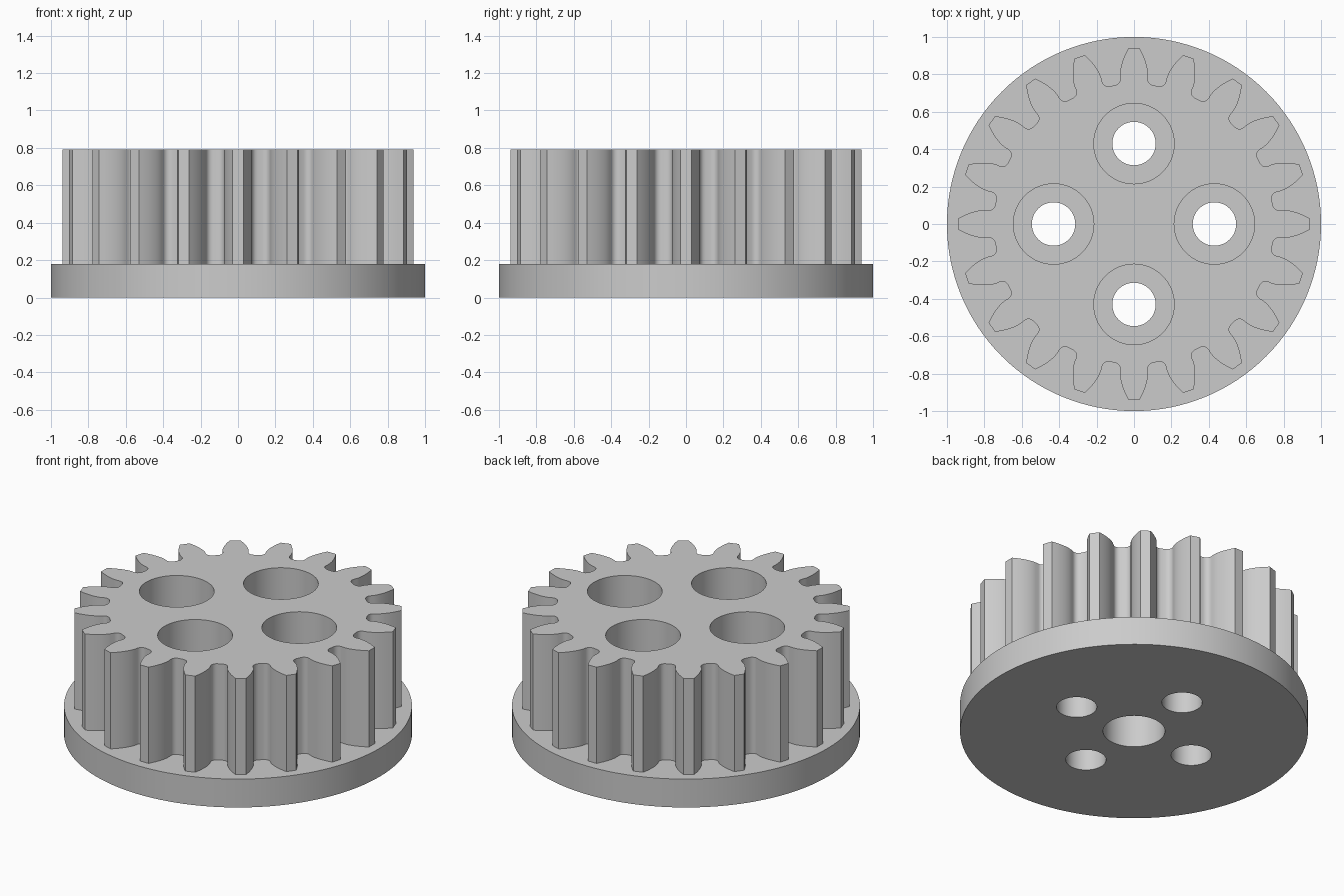
import bpy, bmesh, math

if "Cube" in bpy.data.objects:
    bpy.data.objects.remove(bpy.data.objects["Cube"])

TEETH, TIP_R, PITCH_R, ROOT_R = 20, 0.94, 0.8545, 0.748
BASE_R = PITCH_R * math.cos(math.radians(20))
FLANGE_TOP, GEAR_TOP = 0.18, 0.79

grey = bpy.data.materials.new("light_grey")
grey.diffuse_color = (0.6, 0.6, 0.6, 1)
grey.use_nodes = True
grey.node_tree.nodes["Principled BSDF"].inputs["Base Color"].default_value = grey.diffuse_color


def prism(name, outline, z0, z1):
    """Extrude a closed 2D outline from z0 to z1."""
    bm = bmesh.new()
    face = bm.faces.new([bm.verts.new((x, y, z0)) for x, y in outline])
    top = bmesh.ops.extrude_face_region(bm, geom=[face])["geom"]
    verts = [g for g in top if isinstance(g, bmesh.types.BMVert)]
    bmesh.ops.translate(bm, verts=verts, vec=(0, 0, z1 - z0))
    bmesh.ops.recalc_face_normals(bm, faces=bm.faces)
    mesh = bpy.data.meshes.new(name)
    bm.to_mesh(mesh)
    bm.free()
    mesh.materials.append(grey)
    obj = bpy.data.objects.new(name, mesh)
    bpy.context.collection.objects.link(obj)
    return obj


def circle(r, n, cx=0, cy=0):
    return [(cx + r * math.cos(math.tau * i / n), cy + r * math.sin(math.tau * i / n))
            for i in range(n)]


def combine(target, tool, operation):
    """Apply a boolean and discard the tool."""
    mod = target.modifiers.new("cut", "BOOLEAN")
    mod.object, mod.operation, mod.solver = tool, operation, "EXACT"
    bpy.context.view_layer.objects.active = target
    bpy.ops.object.modifier_apply(modifier=mod.name)
    bpy.data.objects.remove(tool)


def half_tooth():
    """(radius, half angle) from the gap centre out to the tip."""
    def inv(a):
        return math.tan(a) - a
    base_half = math.pi / (2 * TEETH) + inv(math.radians(20))
    fillet = 0.034
    points = []
    # rounded root corner
    for i in range(6):
        t = math.pi / 2 * i / 5
        r = ROOT_R + fillet * (1 - math.cos(t))
        points.append((r, base_half + fillet * (1 - math.sin(t)) / r))
    # involute flank
    for i in range(7):
        r = BASE_R + (TIP_R - BASE_R) * i / 6
        points.append((r, base_half - inv(math.acos(min(1, BASE_R / r)))))
    return points


# toothed body outline
half = half_tooth()
outline = []
for k in range(TEETH):
    mid = math.tau * k / TEETH
    tooth = [(r, mid - a) for r, a in half] + [(r, mid + a) for r, a in reversed(half)]
    outline += [(r * math.cos(a), r * math.sin(a)) for r, a in tooth]

# round flange joined with the toothed body
gear = prism("flanged_gear", circle(1, 128), 0, FLANGE_TOP)
combine(gear, prism("teeth", outline, 0.08, GEAR_TOP), "UNION")

# four screw holes with wide counterbores
for k in range(4):
    cx, cy = 0.43 * math.cos(k * math.pi / 2), 0.43 * math.sin(k * math.pi / 2)
    combine(gear, prism("counterbore", circle(0.215, 64, cx, cy), FLANGE_TOP + 0.005, 1), "DIFFERENCE")
    combine(gear, prism("screw_hole", circle(0.116, 48, cx, cy), -0.2, 0.4), "DIFFERENCE")

# blind shaft socket underneath
combine(gear, prism("socket", circle(0.178, 64), -0.2, 0.5), "DIFFERENCE")

bpy.ops.object.select_all(action="DESELECT")
gear.select_set(True)
bpy.context.view_layer.objects.active = gear
bpy.ops.object.shade_smooth_by_angle(angle=math.radians(30))
